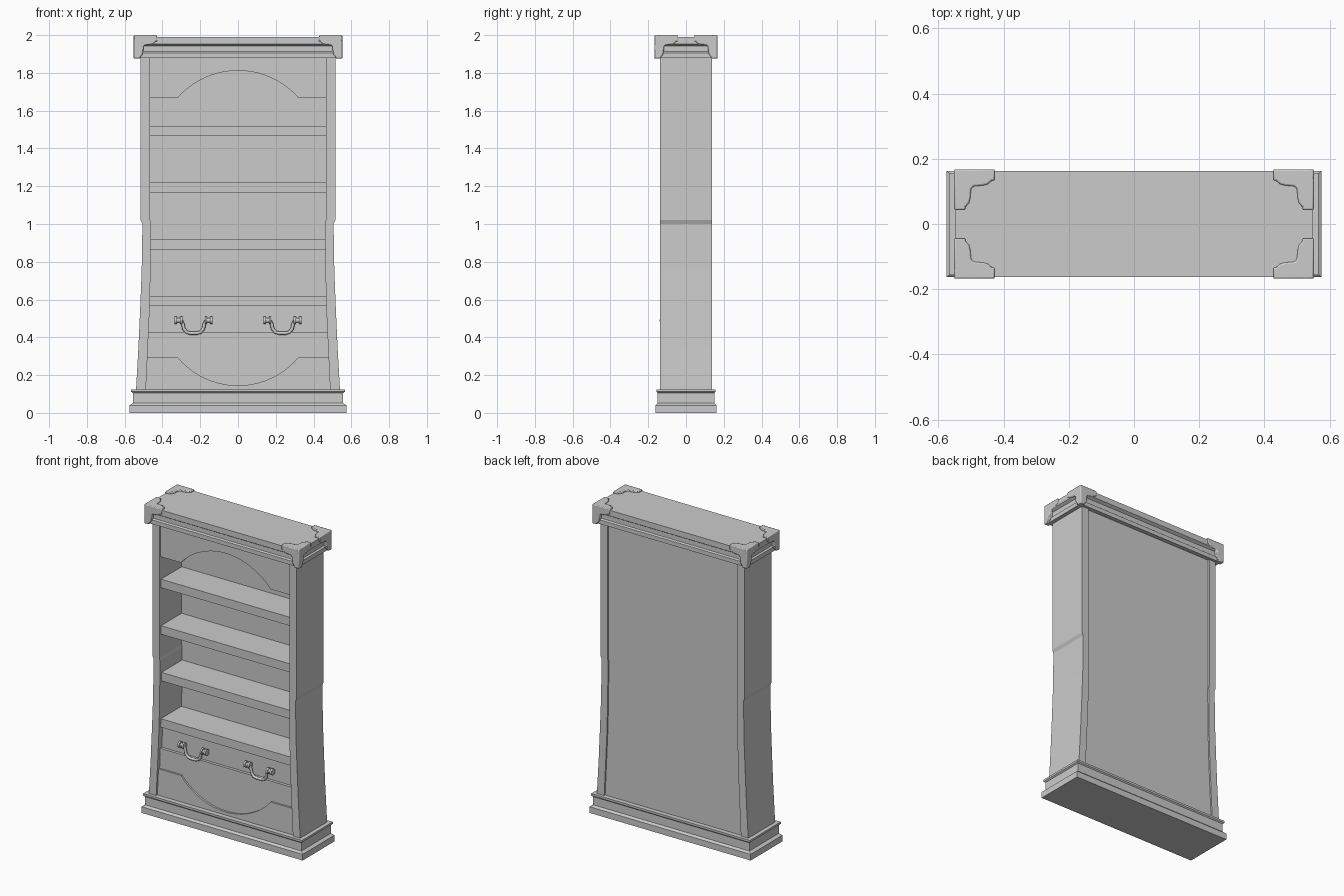
import bpy, bmesh, math
from mathutils import Vector

if "Cube" in bpy.data.objects:
    bpy.data.objects.remove(bpy.data.objects["Cube"])

mat = bpy.data.materials.new("plain grey")
mat.diffuse_color = (0.6, 0.6, 0.6, 1)
mat.use_nodes = True
mat.node_tree.nodes["Principled BSDF"].inputs["Base Color"].default_value = mat.diffuse_color


def finish(name, bm):
    bmesh.ops.recalc_face_normals(bm, faces=bm.faces)
    me = bpy.data.meshes.new(name)
    bm.to_mesh(me)
    bm.free()
    ob = bpy.data.objects.new(name, me)
    bpy.context.collection.objects.link(ob)
    me.materials.append(mat)
    return ob


def add_prism(bm, low, high):
    """Close two matching outlines into a solid."""
    a = [bm.verts.new(p) for p in low]
    b = [bm.verts.new(p) for p in high]
    n = len(a)
    bm.faces.new(a)
    bm.faces.new(b[::-1])
    for i in range(n):
        bm.faces.new((a[i], a[(i + 1) % n], b[(i + 1) % n], b[i]))


def slab(name, outline, y0, y1):
    """Extrude an (x, z) outline along y."""
    bm = bmesh.new()
    add_prism(bm, [(x, y0, z) for x, z in outline], [(x, y1, z) for x, z in outline])
    return finish(name, bm)


def box(name, hx, y0, y1, z0, z1):
    return slab(name, [(-hx, z0), (hx, z0), (hx, z1), (-hx, z1)], y0, y1)


def moulding(name, rings):
    """Stack of rectangular rings given as (half x, half y, z)."""
    bm = bmesh.new()
    loops = [[bm.verts.new((sx * hx, sy * hy, z))
              for sx, sy in ((-1, -1), (1, -1), (1, 1), (-1, 1))] for hx, hy, z in rings]
    bm.faces.new(loops[0])
    bm.faces.new(loops[-1])
    for a, b in zip(loops, loops[1:]):
        for i in range(4):
            bm.faces.new((a[i], a[(i + 1) % 4], b[(i + 1) % 4], b[i]))
    return finish(name, bm)


def smooth(ob, angle=35):
    bpy.ops.object.select_all(action='DESELECT')
    ob.select_set(True)
    bpy.context.view_layer.objects.active = ob
    bpy.ops.object.shade_smooth_by_angle(angle=math.radians(angle))


# plinth and crown mouldings
moulding("plinth", [(.575, .162, 0), (.575, .162, .04), (.557, .15, .052), (.557, .15, .105),
                    (.566, .157, .112), (.566, .157, .125)])
moulding("crown", [(.54, .154, 1.878), (.54, .154, 1.905), (.53, .145, 1.912), (.53, .145, 1.942),
                   (.548, .163, 1.953), (.548, .163, 1.99)])

# flared side panels
outer = [(.54, .12), (.527, .35), (.518, .55), (.51, .75), (.506, 1.0), (.515, 1.02), (.515, 1.89)]
inner = [(.465, 1.89), (.465, 1.02), (.461, 1.0), (.463, .75), (.468, .55), (.477, .35), (.488, .12)]
for s, side in ((-1, "left"), (1, "right")):
    slab(side + "_side", [(s * x, z) for x, z in outer + inner], -.137, .137)

# back panel and shelves
box("back_panel", .49, .09, .127, .12, 1.89)
for i in range(4):
    box("shelf_%d" % (i + 1), .48, -.12, .1, .565 + .3 * i, .62 + .3 * i)

# drawer, rail under it, recessed lower panel
box("drawer", .485, -.1, .09, .425, .57)
box("drawer_rail", .487, -.118, .09, .39, .427)
box("lower_panel", .495, -.113, -.09, .12, .395)


# arched top valance and dipped bottom apron
def arc(edge_z, mid_z, n=20):
    h = abs(mid_z - edge_z)
    r = (.32 ** 2 + h * h) / (2 * h)
    s = 1 if mid_z > edge_z else -1
    a = math.asin(.32 / r)
    return [(r * math.sin(t), mid_z - s * r * (1 - math.cos(t)))
            for t in (-a + 2 * a * i / n for i in range(n + 1))]


slab("top_valance", [(-.48, 1.89), (-.48, 1.667)] + arc(1.667, 1.812)
     + [(.48, 1.667), (.48, 1.89)], -.125, -.105)
slab("bottom_apron", [(-.495, .12), (-.495, .295)] + arc(.295, .145)
     + [(.495, .295), (.495, .12)], -.125, -.1)

# corner brackets: three scalloped plates meeting at each crown corner
scallop = [(0, 0), (.125, 0), (.122, .02), (.115, .036), (.103, .046), (.088, .05), (.06, .052),
           (.052, .06), (.05, .088), (.046, .103), (.036, .115), (.02, .122), (0, .125)]
for sx in (-1, 1):
    for sy in (-1, 1):
        bm = bmesh.new()
        corner = Vector((.552 * sx, .168 * sy, 2.0))
        inward = (-sx, -sy, -1)
        for k in range(3):
            i, j = (k + 1) % 3, (k + 2) % 3

            def place(u, v, w):
                d = Vector((0, 0, 0))
                d[i], d[j], d[k] = u * inward[i], v * inward[j], w * inward[k]
                return corner + d
            add_prism(bm, [place(u, v, 0) for u, v in scallop],
                      [place(u, v, .035) for u, v in scallop])
        ob = finish("corner_bracket_%s_%s" % ("left" if sx < 0 else "right",
                                              "front" if sy < 0 else "back"), bm)
        bev = ob.modifiers.new("soft edge", 'BEVEL')
        bev.width, bev.segments, bev.limit_method = .005, 2, 'ANGLE'
        smooth(ob)


# drawer handles
def cylinder(name, loc, r, length, rot):
    bpy.ops.mesh.primitive_cylinder_add(vertices=16, radius=r, depth=length,
                                        location=loc, rotation=rot)
    ob = bpy.context.object
    ob.name = name
    ob.data.materials.append(mat)
    smooth(ob)


for cx, side in ((-.235, "left"), (.235, "right")):
    for s in (-1, 1):
        kx = cx + s * .08
        cylinder(side + "_handle_spool", (kx, -.12, .49), .012, .036, (0, math.pi / 2, 0))
        for e in (-1, 1):
            cylinder(side + "_handle_flange", (kx + e * .014, -.12, .49), .02, .012, (0, math.pi / 2, 0))
        cylinder(side + "_handle_post", (kx, -.11, .49), .011, .03, (math.pi / 2, 0, 0))
    half = [(.08, .49), (.063, .484), (.056, .468), (.052, .446), (.038, .428), (.018, .422)]
    path = [(-x, z) for x, z in half] + half[::-1]
    cu = bpy.data.curves.new(side + "_handle_bail", 'CURVE')
    cu.dimensions = '3D'
    cu.bevel_depth, cu.bevel_resolution, cu.use_fill_caps = .009, 2, True
    sp = cu.splines.new('POLY')
    sp.points.add(len(path) - 1)
    for p, (x, z) in zip(sp.points, path):
        p.co = (cx + x, -.122, z, 1)
    cu.materials.append(mat)
    ob = bpy.data.objects.new(side + "_handle_bail", cu)
    bpy.context.collection.objects.link(ob)
    bpy.ops.object.select_all(action='DESELECT')
    ob.select_set(True)
    bpy.context.view_layer.objects.active = ob
    bpy.ops.object.convert(target='MESH')
    smooth(bpy.context.object, 50)
